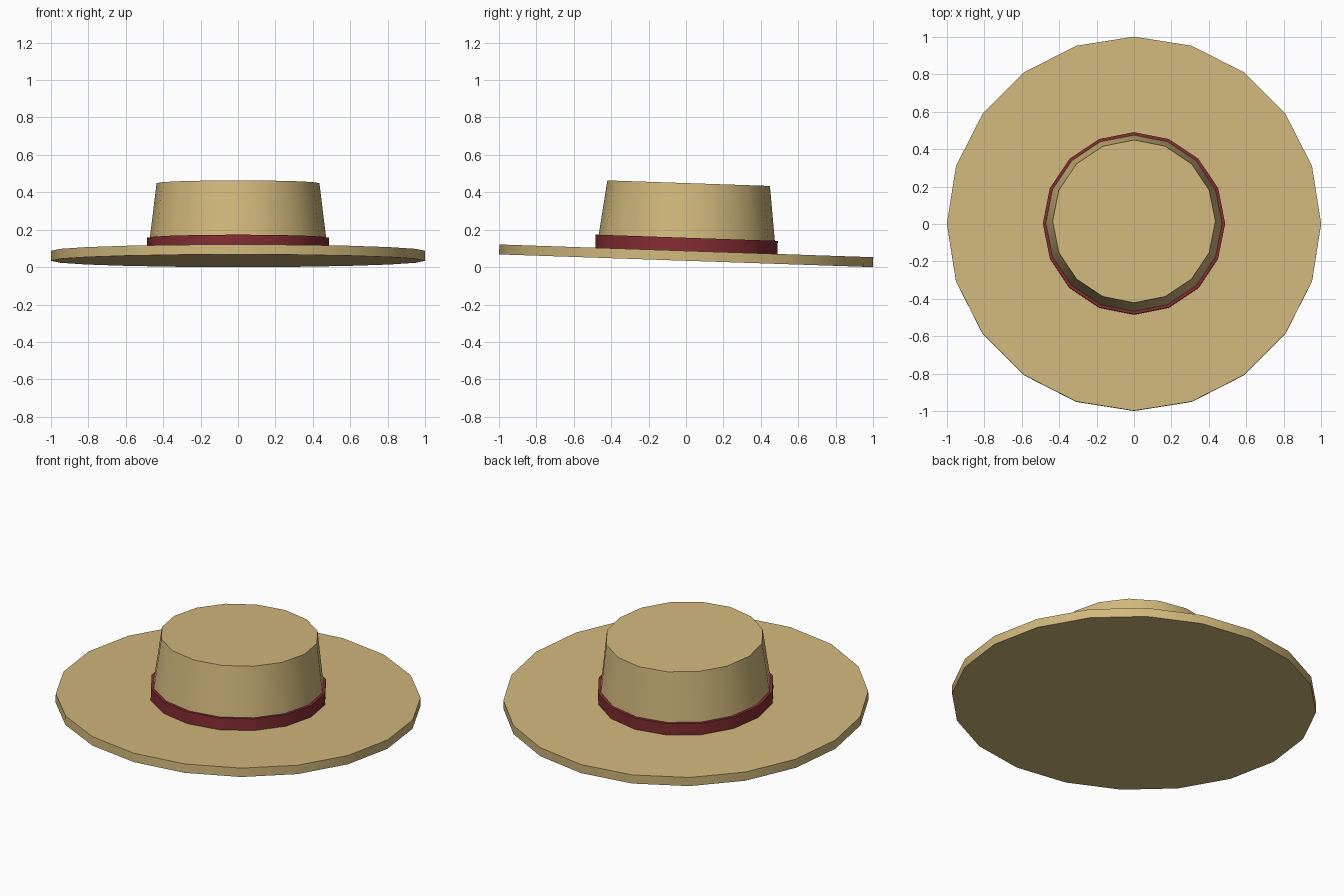
import bpy
from math import radians, sin, cos

if "Cube" in bpy.data.objects:
    bpy.data.objects.remove(bpy.data.objects["Cube"])

TILT = radians(-1.95)   # the whole hat tips slightly down toward the back
BASE_Z = 0.034          # height of the brim's underside at the centre


def material(name, color):
    mat = bpy.data.materials.new(name)
    mat.diffuse_color = color
    mat.use_nodes = True
    mat.node_tree.nodes["Principled BSDF"].inputs["Base Color"].default_value = mat.diffuse_color
    return mat


def tapered_disc(name, sides, r_low, r_high, z_low, z_high, mat):
    """Closed cone section placed along the tilted hat axis."""
    mid = (z_low + z_high) / 2
    bpy.ops.mesh.primitive_cone_add(
        vertices=sides, radius1=r_low, radius2=r_high, depth=z_high - z_low,
        location=(0, -sin(TILT) * mid, BASE_Z + cos(TILT) * mid),
        rotation=(TILT, 0, 0))
    obj = bpy.context.object
    obj.name = name
    obj.data.materials.append(mat)
    bpy.ops.object.shade_smooth_by_angle(angle=radians(30))
    return obj


straw = material("straw", (0.64, 0.48, 0.20, 1))
ribbon = material("ribbon", (0.23, 0.026, 0.032, 1))

# Wide flat brim
tapered_disc("brim", 20, 1.0, 1.0, 0.0, 0.053, straw)
# Tapered crown with flat top
tapered_disc("crown", 16, 0.48, 0.435, 0.05, 0.415, straw)
# Ribbon band around the crown base
tapered_disc("hat_band", 16, 0.487, 0.487, 0.05, 0.123, ribbon)
